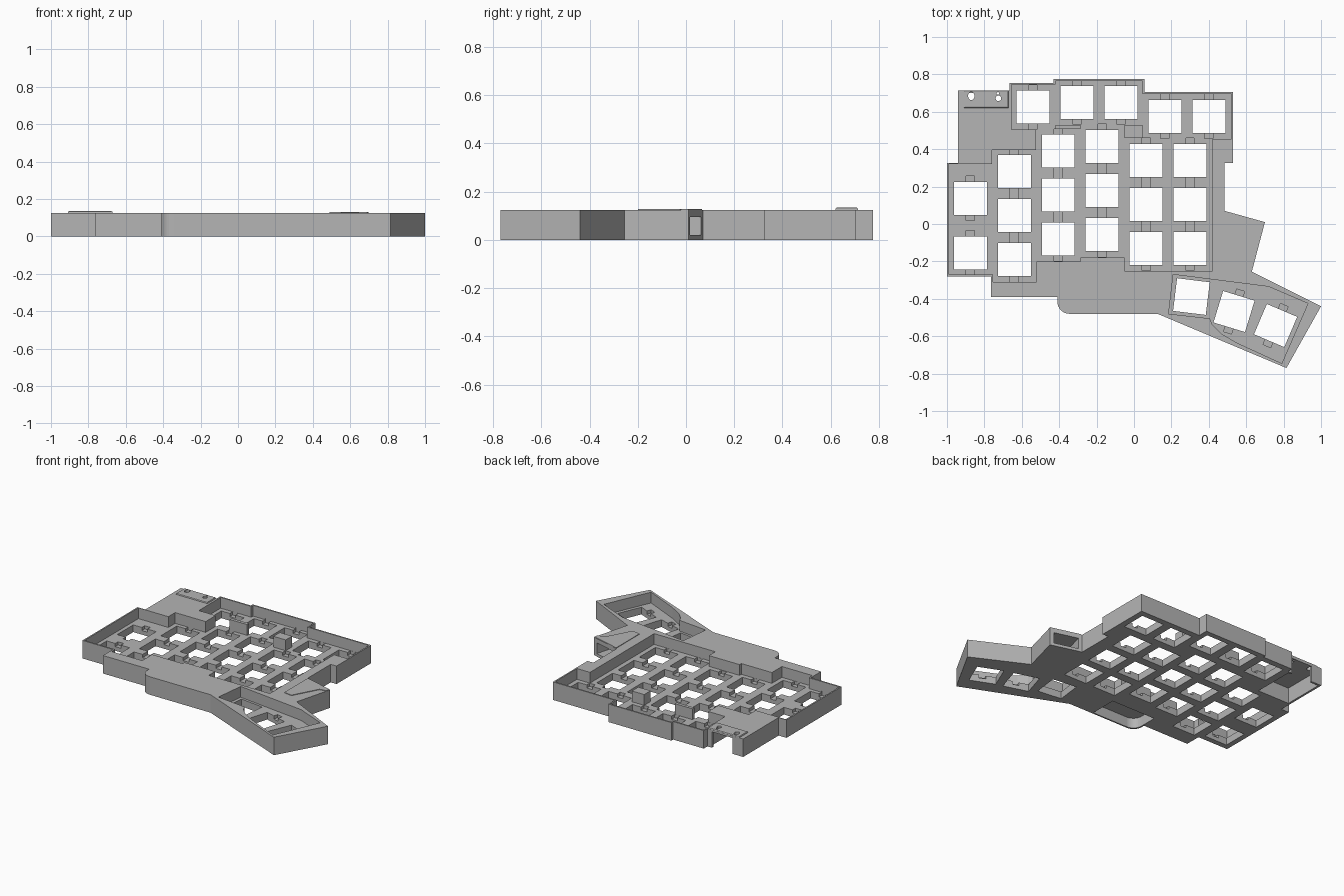
import bpy, bmesh, math
from mathutils import Matrix, Vector

old = bpy.data.objects.get("Cube")
if old:
    bpy.data.objects.remove(old)

TOP, PLATE = 0.125, 0.05
HOLE = 0.088  # half width of a switch opening

grey = bpy.data.materials.new("case grey")
grey.use_nodes = True
COLOUR = (0.46, 0.46, 0.46, 1)
grey.diffuse_color = COLOUR
grey.node_tree.nodes["Principled BSDF"].inputs["Base Color"].default_value = COLOUR


def prism(bm, pts, z0, z1):
    """Extrude a flat outline between two heights."""
    face = bm.faces.new([bm.verts.new((x, y, z0)) for x, y in pts])
    up = bmesh.ops.extrude_face_region(bm, geom=[face])["geom"]
    bmesh.ops.translate(bm, vec=(0, 0, z1 - z0),
                        verts=[g for g in up if isinstance(g, bmesh.types.BMVert)])


def rect(x0, x1, y0, y1):
    return [(x0, y0), (x1, y0), (x1, y1), (x0, y1)]


def turned(pts, centre, degrees):
    m = Matrix.Rotation(math.radians(degrees), 2)
    return [tuple(m @ Vector(p) + Vector(centre)) for p in pts]


def oval(x, y, rx, ry, n=20):
    return [(x + rx * math.cos(math.tau * i / n), y + ry * math.sin(math.tau * i / n))
            for i in range(n)]


def make(name, prisms):
    bm = bmesh.new()
    for pts, z0, z1 in prisms:
        prism(bm, pts, z0, z1)
    bmesh.ops.recalc_face_normals(bm, faces=bm.faces)
    me = bpy.data.meshes.new(name)
    bm.to_mesh(me)
    bm.free()
    me.materials.append(grey)
    ob = bpy.data.objects.new(name, me)
    bpy.context.collection.objects.link(ob)
    return ob


def cut(ob, prisms):
    """Subtract prisms and bake the result."""
    cutter = make("cutter", prisms)
    cutter.hide_render = True
    mod = ob.modifiers.new("cut", "BOOLEAN")
    mod.operation, mod.solver, mod.object = "DIFFERENCE", "EXACT", cutter
    mod.use_self = True
    bpy.context.view_layer.update()
    dg = bpy.context.evaluated_depsgraph_get()
    me = bpy.data.meshes.new_from_object(ob.evaluated_get(dg))
    ob.modifiers.clear()
    ob.data = me
    bpy.data.objects.remove(cutter)


# Outer case outline, with a rounded palm corner
corner = [(-0.345 - 0.065 * math.cos(math.pi * i / 16),
           -0.415 - 0.065 * math.sin(math.pi * i / 16)) for i in range(8, -1, -1)]
outline = [(-1, -0.28), (-1, 0.325), (-0.94, 0.325), (-0.94, 0.715), (-0.665, 0.715),
           (-0.665, 0.755), (-0.43, 0.755), (-0.43, 0.775), (0.055, 0.775),
           (0.055, 0.705), (0.53, 0.705), (0.53, 0.325), (0.485, 0.325), (0.485, 0.07),
           (0.7, 0.01), (0.63, -0.255), (1, -0.44), (0.815, -0.77), (0.125, -0.48)]
outline += corner + [(-0.41, -0.39), (-0.765, -0.39), (-0.765, -0.28)]
case = make("keyboard_case", [(outline, 0, TOP)])

# Recessed wells around the main keys and the thumb keys
main_well = [(-0.99, 0.32), (-0.76, 0.32), (-0.76, 0.395), (-0.525, 0.395),
             (-0.525, 0.505), (-0.655, 0.505), (-0.655, 0.745), (-0.42, 0.745),
             (-0.42, 0.765), (0.045, 0.765), (0.045, 0.695), (0.52, 0.695),
             (0.52, 0.455), (0.42, 0.455), (0.42, -0.25), (-0.05, -0.25),
             (-0.05, -0.18), (-0.285, -0.18), (-0.285, -0.2), (-0.52, -0.2),
             (-0.52, -0.31), (-0.755, -0.31), (-0.755, -0.27), (-0.99, -0.27)]
thumb_well = [(0.21, -0.27), (0.72, -0.335), (0.93, -0.425), (0.79, -0.745),
              (0.55, -0.635), (0.465, -0.585), (0.42, -0.54), (0.405, -0.505), (0.185, -0.48)]
cut(case, [(main_well, PLATE, 0.3), (thumb_well, PLATE, 0.3)])

# Switch positions: column x, with the y of every key in it
columns = [(-0.875, (0.137, -0.155)), (-0.64, (0.28, 0.045, -0.19)),
           (-0.405, (0.39, 0.155, -0.08)), (-0.17, (0.415, 0.18, -0.057)),
           (0.065, (0.34, 0.105, -0.13)), (0.30, (0.34, 0.105, -0.13)),
           (-0.54, (0.625,)), (-0.305, (0.65,)), (-0.07, (0.65,)),
           (0.165, (0.575,)), (0.40, (0.575,))]
keys = [((x, y), 0) for x, ys in columns for y in ys]
keys += [((0.307, -0.388), -7), ((0.535, -0.468), -17), ((0.757, -0.543), -23)]

# Clip notches above and below each switch, then the square openings
notches = []
for centre, angle in keys:
    if angle != -7:
        slot = rect(-0.022, 0.022, -HOLE - 0.031, HOLE + 0.031)
        notches.append((turned(slot, centre, angle), 0.028, PLATE + 0.01))
cut(case, notches)
square = rect(-HOLE, HOLE, -HOLE, HOLE)
cut(case, [(turned(square, c, a), -0.1, 0.1) for c, a in keys])

# Hollow controller bay with its rear opening, and the hollow under the palm
cut(case, [(rect(-0.925, -0.68, 0.41, 0.7), -0.1, 0.11)])
cut(case, [(rect(-0.86, -0.7, 0.69, 0.8), -0.1, 0.11)])
palm = [(x + 0.01, y + 0.01) for x, y in corner]
cut(case, [([(-0.06, -0.47)] + palm + [(-0.4, -0.28), (-0.06, -0.28)], -0.1, 0.07)])

# Cable socket in the slanted side block
socket = turned(rect(-0.085, 0.085, -0.15, 0.1), (0.592, 0.04), -15.6)
cut(case, [(socket, 0.02, 0.095)])

# Raised lid over the controller bay, with button and light holes
lid = make("controller_lid", [(rect(-0.91, -0.67, 0.62, 0.714), 0.118, 0.135)])
bm = bmesh.new()
bm.from_mesh(lid.data)
rim = [e for e in bm.edges if all(v.co.z > 0.13 for v in e.verts)]
bmesh.ops.bevel(bm, geom=rim, offset=0.008, segments=2, affect="EDGES", profile=0.5)
bm.to_mesh(lid.data)
bm.free()
lid_holes = [(oval(-0.87, 0.685, 0.017, 0.022), 0.1, 0.2),
             (oval(-0.725, 0.672, 0.015, 0.015), 0.1, 0.2),
             (oval(-0.728, 0.698, 0.007, 0.007), 0.1, 0.2)]
for part in (lid, case):
    cut(part, lid_holes)

# Full-height posts standing in the main well
make("screw_post", [(rect(-0.05, 0.045, 0.46, 0.53), PLATE - 0.01, TOP)])
make("small_post", [(rect(-0.42, -0.285, 0.508, 0.53), PLATE - 0.01, TOP)])

# Slightly raised cover above the cable socket
make("socket_cover", [([(0.49, 0.067), (0.698, 0.009), (0.69, -0.02), (0.645, -0.025),
                        (0.55, -0.2), (0.49, -0.19)], 0.12, 0.129)])
